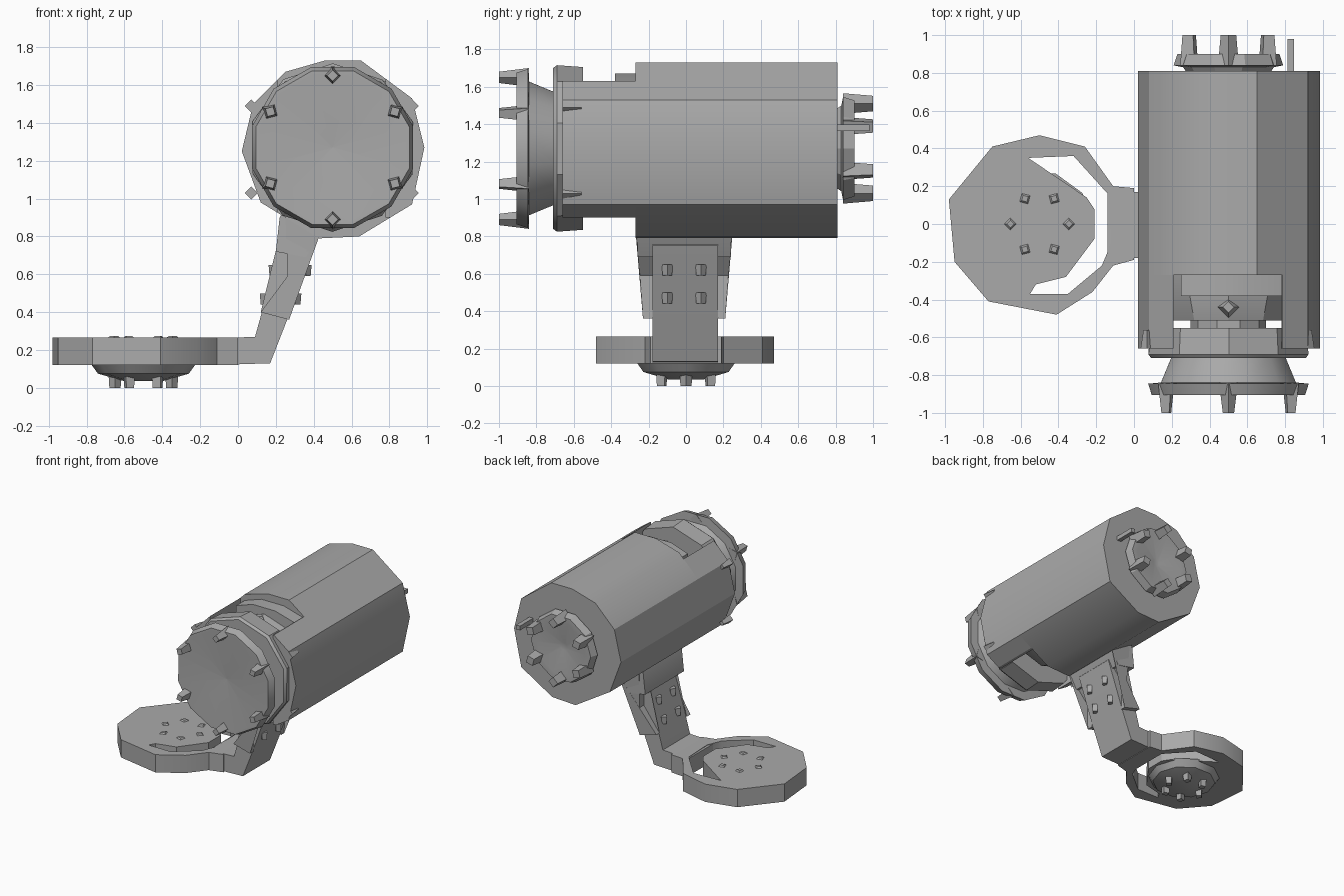
import bpy, bmesh, math
from mathutils import Vector

if "Cube" in bpy.data.objects:
    bpy.data.objects.remove(bpy.data.objects["Cube"])

grey = bpy.data.materials.new("plain grey")
grey.use_nodes = True
grey.diffuse_color = (0.4, 0.4, 0.4, 1)
grey.node_tree.nodes["Principled BSDF"].inputs["Base Color"].default_value = (0.4, 0.4, 0.4, 1)


def loft(name, sections):
    """Skin closed sections of equal point count and cap both ends."""
    bm = bmesh.new()
    rows = [[bm.verts.new(p) for p in s] for s in sections]
    n = len(rows[0])
    for a, b in zip(rows, rows[1:]):
        for i in range(n):
            j = (i + 1) % n
            bm.faces.new((a[i], a[j], b[j], b[i]))
    bm.faces.new(rows[0])
    bm.faces.new(rows[-1])
    bmesh.ops.recalc_face_normals(bm, faces=bm.faces)
    mesh = bpy.data.meshes.new(name)
    bm.to_mesh(mesh)
    bm.free()
    mesh.materials.append(grey)
    ob = bpy.data.objects.new(name, mesh)
    bpy.context.collection.objects.link(ob)
    return ob


def place(u, v, t, axis):
    return (u, t, v) if axis == "y" else (u, v, t)


def prism(name, pts, lo, hi, axis="y"):
    return loft(name, [[place(u, v, t, axis) for u, v in pts] for t in (lo, hi)])


def turned(name, profile, centre, axis="y", sides=10, phase=0.0):
    """Stack of regular polygons given as (radius, position along axis)."""
    angles = [phase + math.tau * i / sides for i in range(sides)]
    return loft(name, [[place(centre[0] + r * math.cos(a), centre[1] + r * math.sin(a), t, axis)
                        for a in angles] for r, t in profile])


def studs(name, centre, radius, lo, hi, size, axis="y", tip=0.6, start=30):
    """Six small tapered blocks around a circle."""
    for i in range(6):
        a = math.radians(start + 60 * i)
        c = (centre[0] + radius * math.cos(a), centre[1] + radius * math.sin(a))
        turned(f"{name}_{i + 1}", [(size, lo), (size * tip, hi)], c, axis, 4, a)


def clip(pts, axis, limit, keep_above):
    """Cut a convex outline with an axis-aligned line."""
    out = []
    s = 1 if keep_above else -1
    for p, q in zip(pts, pts[1:] + pts[:1]):
        dp, dq = s * (p[axis] - limit), s * (q[axis] - limit)
        if dp >= 0:
            out.append(p)
        if dp * dq < 0:
            out.append(tuple(Vector(p).lerp(Vector(q), dp / (dp - dq))))
    return out


# Drum body with side cheeks reaching forward past the cut-outs
AXIS = (0.5, 1.27)
outline = [(0.46, 1.73), (0.65, 1.73), (0.92, 1.53), (0.985, 1.27), (0.92, 0.97), (0.64, 0.8),
           (0.43, 0.79), (0.12, 0.98), (0.02, 1.25), (0.08, 1.5), (0.25, 1.67)]
prism("drum_body", outline, -0.27, 0.81)
band = clip(clip(outline, 1, 0.9, True), 1, 1.63, False)
prism("left_cheek", clip(band, 0, 0.78, True), -0.66, -0.27)
prism("right_cheek", clip(band, 0, 0.21, False), -0.66, -0.27)
turned("drum_core", [(0.31, -0.51), (0.35, -0.38), (0.35, -0.26)], AXIS, phase=0.31)
prism("core_ledge", [(0.25, 1.5), (0.78, 1.5), (0.78, 1.62), (0.6, 1.67), (0.4, 1.67), (0.25, 1.62)], -0.38, -0.26)
turned("core_axle", [(0.2, -0.75), (0.2, -0.5)], AXIS)
turned("front_collar", [(0.43, -0.71), (0.445, -0.69), (0.435, -0.55)], AXIS, phase=0.31)

# Front dish with a shallow hollow face
turned("front_dish", [(0.31, -0.7), (0.37, -0.84), (0.44, -0.845), (0.42, -0.905),
                      (0.4, -0.905), (0.005, -0.86)], AXIS, sides=12, phase=0.26)
studs("front_stud", AXIS, 0.38, -0.84, -1.0, 0.05)

# Rear hub, its studs and a thin rod
turned("rear_hub", [(0.22, 0.8), (0.24, 0.83), (0.29, 0.84), (0.27, 0.9), (0.22, 0.9), (0.03, 0.86)], AXIS)
studs("rear_stud", AXIS, 0.24, 0.84, 1.0, 0.055, tip=0.75)
turned("rear_rod", [(0.025, 0.8), (0.025, 0.98)], (0.83, 1.38), sides=4, phase=math.pi / 4)

# Small bolts on both cheeks
for side, x in (("left", 0.92), ("right", 0.07)):
    for k, z in enumerate((1.49, 1.03)):
        turned(f"{side}_cheek_bolt_{k + 1}", [(0.035, -0.66), (0.02, -0.56)], (x, z), sides=4)
turned("core_bolt", [(0.07, 1.56), (0.03, 1.63)], (0.5, -0.44), "z", 4)

# Bent arm, outer sheath and head block
prism("arm", [(-0.14, 0.12), (0.17, 0.13), (0.26, 0.36), (0.4, 0.75), (0.28, 0.9), (0.14, 0.45),
              (0.09, 0.27), (-0.14, 0.26)], -0.18, 0.17)
prism("sheath_head", [(0.36, 0.69), (0.43, 0.82), (0.5, 1.0), (0.28, 1.02), (0.22, 0.9), (0.2, 0.72)], -0.26, 0.24)


def cheek(inner, foot, head):
    low = [(0.12, 0.4), (0.27, 0.36)]
    top = [(0.44, 0.83), (0.25, 0.93)]
    return [[(x, y, z) for x, z in pts for y in ((inner, out) if i == 0 else (out, inner))]
            for pts, out in ((low, foot), (top, head)) for i in (0,)]


for side, inner, foot, head in (("front", -0.18, -0.23, -0.27), ("back", 0.17, 0.21, 0.25)):
    ring = [[r[0], r[1], r[3], r[2]] for r in cheek(inner, foot, head)]
    loft(f"{side}_sheath_plate", ring)

# Bolts on both faces of the arm
for y in (-0.1, 0.08):
    for z in (0.47, 0.62):
        for side, x in (("left", 0.305 + (z - 0.47) * 0.36), ("right", 0.145 + (z - 0.47) * 0.31)):
            turned(f"{side}_arm_bolt", [(0.025, z - 0.03), (0.03, z + 0.03)], (x, y), "z", 4)

# Base plate with a crescent slot cut through it
plate = [(-0.98, 0.13), (-0.75, 0.41), (-0.5, 0.47), (-0.26, 0.41), (-0.11, 0.2), (0.0, 0.19),
         (0.0, -0.19), (-0.11, -0.22), (-0.22, -0.36), (-0.41, -0.48), (-0.77, -0.41), (-0.95, -0.2)]
slot = [(-0.56, 0.35), (-0.32, 0.36), (-0.13, 0.15), (-0.12, -0.1), (-0.17, -0.22), (-0.35, -0.37),
        (-0.55, -0.37), (-0.52, -0.32), (-0.36, -0.28), (-0.21, -0.08), (-0.21, 0.08), (-0.25, 0.14)]
base = prism("base_plate", plate, 0.12, 0.265, "z")
cutter = prism("slot_cutter", slot, 0.0, 0.4, "z")
cutter.hide_render = True
cutter.hide_set(True)
cut = base.modifiers.new("slot", "BOOLEAN")
cut.operation, cut.solver, cut.object = "DIFFERENCE", "EXACT", cutter
bpy.context.view_layer.objects.active = base
bpy.ops.object.modifier_apply(modifier=cut.name)
bpy.data.objects.remove(cutter)

# Underside boss, feet and top bolts
BASE = (-0.5, 0)
turned("base_boss", [(0.28, 0.13), (0.24, 0.075), (0.1, 0.035)], BASE, "z")
studs("foot", BASE, 0.15, 0.08, 0.0, 0.035, "z", 0.85, 0)
studs("base_bolt", BASE, 0.155, 0.25, 0.275, 0.05, "z", 0.4, 0)

# Smooth only the gentle bends
bpy.ops.object.select_all(action="DESELECT")
for ob in bpy.context.scene.objects:
    if ob.type == "MESH":
        ob.select_set(True)
        bpy.context.view_layer.objects.active = ob
bpy.ops.object.shade_smooth_by_angle(angle=math.radians(30))
